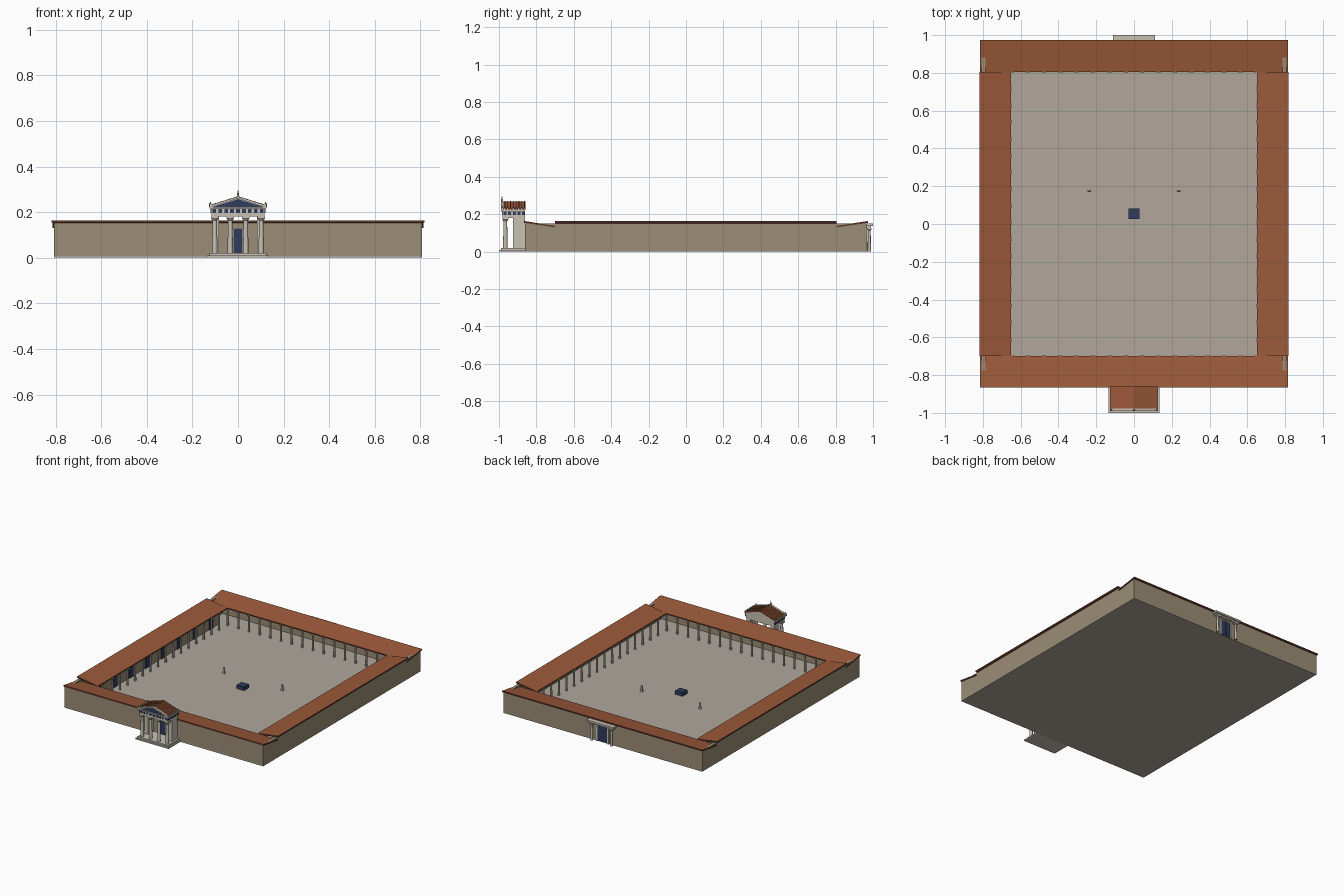
import bpy, bmesh, math
from mathutils import Matrix, Vector

if "Cube" in bpy.data.objects:
    bpy.data.objects.remove(bpy.data.objects["Cube"], do_unlink=True)


def material(name, r, g, b):
    m = bpy.data.materials.new(name)
    m.use_nodes = True
    col = (r, g, b, 1)
    m.diffuse_color = col
    m.node_tree.nodes["Principled BSDF"].inputs["Base Color"].default_value = col
    return m


PAVING = material("paving stone", 0.44, 0.39, 0.335)
WALL = material("olive wall stone", 0.33, 0.27, 0.18)
TILE = material("terracotta tile", 0.33, 0.1, 0.042)
EDGE = material("dark tile edge", 0.12, 0.04, 0.025)
MARBLE = material("pale marble", 0.58, 0.53, 0.45)
BLUE = material("deep blue", 0.03, 0.045, 0.11)


def box(bm, x0, x1, y0, y1, z0, z1):
    lo, hi = Vector((x0, y0, z0)), Vector((x1, y1, z1))
    size = hi - lo
    bmesh.ops.create_cube(bm, size=1, matrix=Matrix.Translation((lo + hi) / 2) @ Matrix.Diagonal((*size, 1)))


def prism(bm, profile, start, end, along="y"):
    """Extrude a profile of (across, height) points along x or y."""
    def place(p, t):
        return (p[0], t, p[1]) if along == "y" else (t, p[0], p[1])
    a = [bm.verts.new(place(p, start)) for p in profile]
    b = [bm.verts.new(place(p, end)) for p in profile]
    n = len(profile)
    faces = [bm.faces.new(a), bm.faces.new(b[::-1])]
    for i in range(n):
        j = (i + 1) % n
        faces.append(bm.faces.new((a[j], a[i], b[i], b[j])))
    bmesh.ops.recalc_face_normals(bm, faces=faces)


def column(bm, x, y, z0, z1, r, sides=12):
    """Tapered shaft with a spreading capital and square slab."""
    cap = r * 0.7
    for low, high, ra, rb in ((z0, z1 - 2 * cap, r, r * 0.82),
                              (z1 - 2 * cap, z1 - cap, r * 0.82, r * 1.3)):
        bmesh.ops.create_cone(bm, cap_ends=True, segments=sides, radius1=ra, radius2=rb,
                              depth=high - low, matrix=Matrix.Translation((x, y, (low + high) / 2)))
    box(bm, x - r * 1.35, x + r * 1.35, y - r * 1.35, y + r * 1.35, z1 - cap, z1)


def finish(name, bm, mat, smooth=False, rule=None):
    me = bpy.data.meshes.new(name)
    bm.normal_update()
    if rule:
        for f in bm.faces:
            f.material_index = rule(f)
    bm.to_mesh(me)
    bm.free()
    for m in (mat if isinstance(mat, list) else [mat]):
        me.materials.append(m)
    if smooth:
        me.shade_smooth()
        me.set_sharp_from_angle(angle=math.radians(35))
    ob = bpy.data.objects.new(name, me)
    bpy.context.scene.collection.objects.link(ob)
    return ob


def boxes(name, mat, *dims):
    bm = bmesh.new()
    for d in dims:
        box(bm, *d)
    return finish(name, bm, mat)


# Court floor and outer walls
FRONT, BACK, SIDE = -0.862, 0.965, 0.808
IN_FRONT, IN_BACK, IN_SIDE = -0.70, 0.805, 0.65
boxes("court_floor", PAVING, (-SIDE, SIDE, FRONT, BACK, 0, 0.008))
boxes("outer_walls", WALL,
      (-SIDE, -SIDE + 0.022, FRONT, BACK, 0.004, 0.15),
      (SIDE - 0.022, SIDE, FRONT, BACK, 0.004, 0.15),
      (-SIDE, SIDE, FRONT, FRONT + 0.022, 0.004, 0.152),
      (-SIDE, SIDE, BACK - 0.022, BACK, 0.004, 0.152))


# Lean-to roofs falling towards the court
def lean_roof(name, outer, inner, start, end, along):
    bm = bmesh.new()
    prism(bm, [(outer, 0.164), (inner, 0.138), (inner, 0.13), (outer, 0.154)], start, end, along)
    finish(name, bm, [TILE, EDGE], rule=lambda f: 0 if abs(f.normal.z) > 0.5 else 1)


lean_roof("front_roof", FRONT - 0.004, IN_FRONT, -0.814, 0.814, "x")
lean_roof("back_roof", BACK + 0.008, IN_BACK, -0.814, 0.814, "x")
lean_roof("left_roof", 0.818, IN_SIDE, IN_FRONT, IN_BACK, "y")
lean_roof("right_roof", -0.818, -IN_SIDE, IN_FRONT, IN_BACK, "y")

# Colonnades around the court
bm = bmesh.new()
nx, ny = 15, 17
for i in range(nx + 1):
    for y in (IN_FRONT - 0.004, IN_BACK + 0.004):
        column(bm, -IN_SIDE + 2 * IN_SIDE * i / nx, y, 0.008, 0.131, 0.008, 10)
for i in range(1, ny):
    for x in (-IN_SIDE - 0.006, IN_SIDE + 0.006):
        column(bm, x, IN_FRONT + (IN_BACK - IN_FRONT) * i / ny, 0.008, 0.131, 0.008, 10)
finish("court_columns", bm, MARBLE, smooth=True)

# Row of rooms with doors on one side
boxes("room_wall", WALL, (-0.722, -0.71, IN_FRONT, IN_BACK, 0.008, 0.138))
boxes("room_doors", BLUE, *[(-0.711, -0.705, y - 0.022, y + 0.022, 0.008, 0.1)
                            for y in (IN_FRONT + 0.1 + 0.186 * i for i in range(8))])

# Altar and two standing figures on plinths
boxes("altar", BLUE, (-0.03, 0.03, 0.027, 0.083, 0.008, 0.035))
for side, label in ((1, "left"), (-1, "right")):
    x = side * 0.237
    boxes(label + "_pillar", MARBLE,
          (x - 0.009, x + 0.009, 0.17, 0.18, 0.008, 0.02),
          (x - 0.006, x + 0.006, 0.171, 0.179, 0.02, 0.052))

# Gate porch: steps, side walls, columns
boxes("porch_steps", MARBLE, (-0.135, 0.135, -1.0, FRONT, 0, 0.01),
      (-0.125, 0.125, -0.99, FRONT, 0.01, 0.02))
boxes("porch_side_walls", MARBLE, *[(s * 0.097 - 0.014, s * 0.097 + 0.014, -0.925, FRONT, 0.02, 0.18)
                                    for s in (-1, 1)])
bm = bmesh.new()
for i in range(4):
    column(bm, -0.102 + 0.068 * i, -0.966, 0.02, 0.18, 0.012, 16)
finish("porch_columns", bm, MARBLE, smooth=True)

# Gate door with frame
boxes("gate_door", BLUE, (-0.02, 0.02, -0.869, FRONT, 0.02, 0.125))
boxes("gate_frame", MARBLE, (-0.026, -0.02, -0.872, FRONT, 0.02, 0.131),
      (0.02, 0.026, -0.872, FRONT, 0.02, 0.131), (-0.02, 0.02, -0.872, FRONT, 0.125, 0.131))

# Entablature with blue frieze blocks
boxes("entablature", MARBLE, (-0.116, 0.116, -0.98, FRONT, 0.18, 0.216),
      (-0.126, 0.126, -0.99, FRONT, 0.216, 0.223))
frieze = [(x - 0.008, x + 0.008, -0.984, -0.979, 0.197, 0.214)
          for x in (-0.104 + 0.026 * i for i in range(9))]
for s in (-1, 1):
    frieze += [(s * 0.118 - 0.003, s * 0.118 + 0.003, y - 0.008, y + 0.008, 0.197, 0.214)
               for y in (-0.968 + 0.025 * i for i in range(5))]
boxes("frieze_blocks", BLUE, *frieze)

# Gable body, blue pediment panel and raking cornice
PEAK, EAVE, HALF = 0.262, 0.223, 0.126
bm = bmesh.new()
prism(bm, [(-HALF, EAVE), (HALF, EAVE), (0, PEAK)], -0.978, FRONT)
finish("gable", bm, MARBLE)
bm = bmesh.new()
prism(bm, [(-0.108, EAVE), (0.108, EAVE), (0, PEAK - 0.005)], -0.982, -0.977)
finish("pediment_panel", bm, BLUE)
bm = bmesh.new()
for s in (-1, 1):
    prism(bm, [(s * HALF, EAVE), (s * HALF, EAVE + 0.007), (0, PEAK + 0.007), (0, PEAK - 0.002),
               (s * 0.112, EAVE)], -0.99, -0.976)
finish("raking_cornice", bm, MARBLE)

# Porch roof with tile ribs
bm = bmesh.new()
for s in (-1, 1):
    prism(bm, [(s * HALF, EAVE), (s * HALF, EAVE + 0.005), (0, PEAK + 0.005), (0, PEAK)], -0.976, -0.858)
    for i in range(8):
        y = -0.97 + 0.015 * i
        prism(bm, [(s * HALF, EAVE + 0.004), (s * HALF, EAVE + 0.008), (0, PEAK + 0.008),
                   (0, PEAK + 0.004)], y, y + 0.004)
finish("porch_roof", bm, TILE)

# Eave ornaments and roof finials
boxes("eave_ornaments", MARBLE, *[(s * 0.124 - 0.003, s * 0.124 + 0.003, y, y + 0.007, EAVE, EAVE + 0.014)
                                  for s in (-1, 1) for y in (-0.972 + 0.015 * i for i in range(8))])
bm = bmesh.new()
for x, z, h in ((0, PEAK, 0.034), (-0.121, EAVE, 0.022), (0.121, EAVE, 0.022)):
    box(bm, x - 0.005, x + 0.005, -0.989, -0.979, z, z + 0.012)
    bmesh.ops.create_cone(bm, cap_ends=True, segments=8, radius1=0.005, radius2=0.0015,
                          depth=h - 0.012, matrix=Matrix.Translation((x, -0.984, z + 0.006 + h / 2)))
finish("roof_finials", bm, MARBLE)

# Rear doorway
boxes("rear_lintel", MARBLE, (-0.1, 0.1, BACK, 0.99, 0.126, 0.137),
      (-0.11, 0.11, BACK, 1.0, 0.137, 0.15))
bm = bmesh.new()
for s in (-1, 1):
    column(bm, s * 0.08, 0.98, 0, 0.126, 0.009)
    box(bm, s * 0.046 - 0.006, s * 0.046 + 0.006, BACK, 0.972, 0, 0.126)
finish("rear_columns", bm, MARBLE, smooth=True)
boxes("rear_door", BLUE, (-0.04, -0.001, BACK, 0.969, 0.004, 0.115),
      (0.001, 0.04, BACK, 0.969, 0.004, 0.115))
